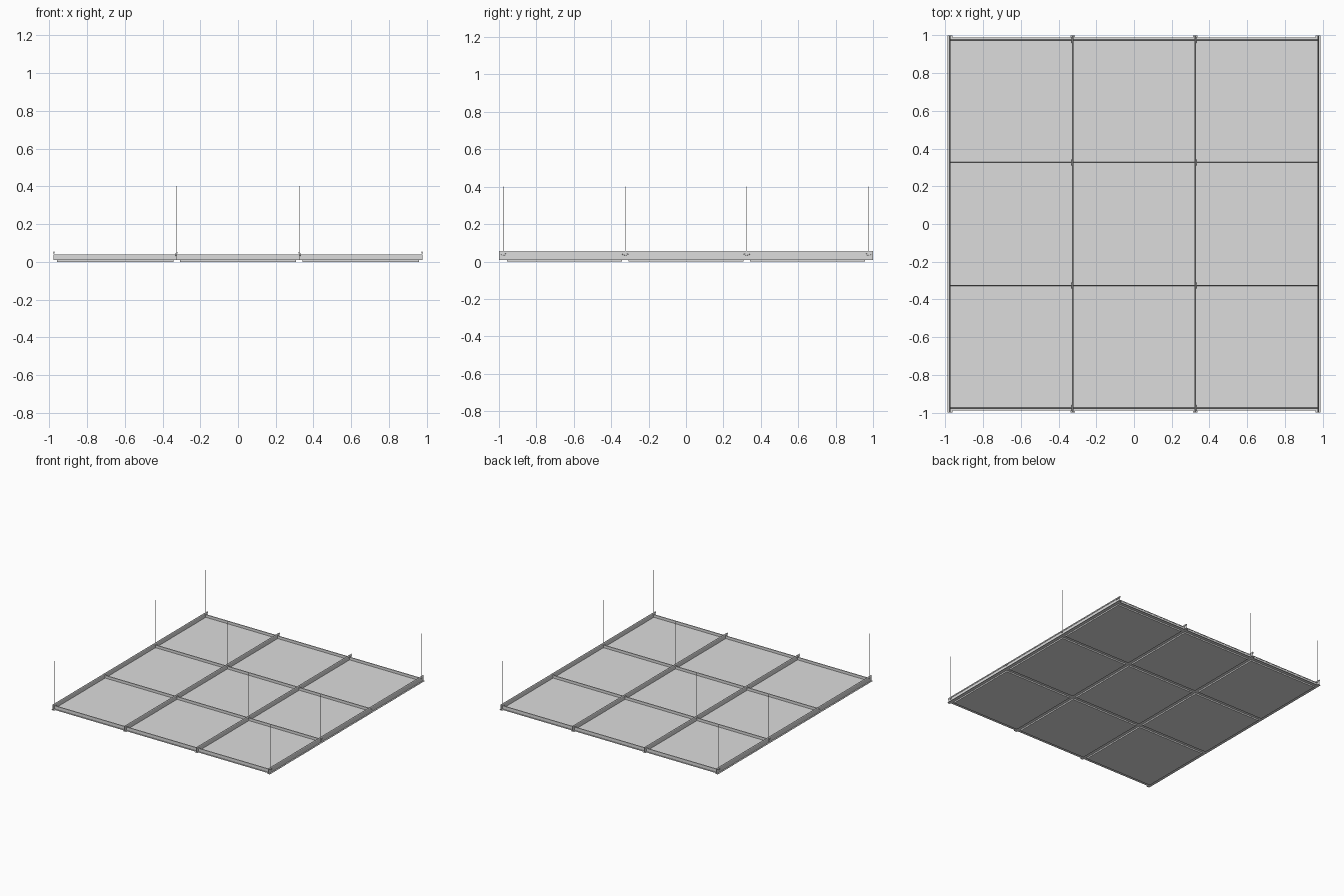
import bpy, bmesh, math
from mathutils import Matrix, Vector

if "Cube" in bpy.data.objects:
    bpy.data.objects.remove(bpy.data.objects["Cube"])

LINES = [-0.975, -0.325, 0.325, 0.975]      # grid module lines
CENTRES = [-0.65, 0.0, 0.65]                # panel centres

grey = bpy.data.materials.new("light_grey")
grey.diffuse_color = (0.72, 0.72, 0.72, 1)
grey.use_nodes = True
grey.node_tree.nodes["Principled BSDF"].inputs["Base Color"].default_value = grey.diffuse_color


def finish(name, bm):
    bmesh.ops.recalc_face_normals(bm, faces=bm.faces)
    me = bpy.data.meshes.new(name)
    bm.to_mesh(me)
    bm.free()
    me.materials.append(grey)
    ob = bpy.data.objects.new(name, me)
    bpy.context.collection.objects.link(ob)
    return ob


def tee(name, half_profile, half_len, along_x, pos):
    """Extrude a mirrored tee section along y, or along x."""
    pts = half_profile + [(-u, z) for u, z in reversed(half_profile)]
    bm = bmesh.new()
    face = bm.faces.new([bm.verts.new((u, -half_len, z)) for u, z in pts])
    ext = bmesh.ops.extrude_face_region(bm, geom=[face])
    moved = [g for g in ext["geom"] if isinstance(g, bmesh.types.BMVert)]
    bmesh.ops.translate(bm, verts=moved, vec=(0, 2 * half_len, 0))
    if along_x:
        bmesh.ops.rotate(bm, verts=bm.verts, matrix=Matrix.Rotation(math.pi / 2, 3, 'Z'))
    ob = finish(name, bm)
    ob.location = pos
    return ob


def box(bm, x, y, z0, z1, sx, sy):
    m = Matrix.Translation((x, y, (z0 + z1) / 2)) @ Matrix.Diagonal((sx, sy, z1 - z0, 1))
    bmesh.ops.create_cube(bm, size=1, matrix=m)


def rod(bm, a, b, r):
    a, b = Vector(a), Vector(b)
    d = b - a
    m = Matrix.Translation((a + b) / 2) @ d.to_track_quat('Z', 'Y').to_matrix().to_4x4()
    bmesh.ops.create_cone(bm, cap_ends=True, segments=6, radius1=r, radius2=r,
                          depth=d.length, matrix=m)


# Main runners: flange, web and pointed bulb
main = [(0.0125, 0.009), (0.0125, 0.011), (0.001, 0.011), (0.001, 0.043),
        (0.004, 0.043), (0.004, 0.050), (0.001, 0.055)]
# Cross tees: shallower with a small bulb
cross = [(0.0125, 0.009), (0.0125, 0.011), (0.001, 0.011), (0.001, 0.033),
         (0.003, 0.033), (0.003, 0.038), (0.001, 0.040)]
for i, c in enumerate(LINES):
    tee(f"main_runner_{i + 1}", main, 1.0, False, (c, 0, 0))
    tee(f"cross_tee_{i + 1}", cross, 0.977, True, (0, c, 0))

# Stepped ceiling panels: wide upper lip on the flanges, face dropped below
for i, x in enumerate(CENTRES):
    for j, y in enumerate(CENTRES):
        bm = bmesh.new()
        box(bm, x, y, 0.011, 0.017, 0.642, 0.642)
        box(bm, x, y, 0.0, 0.0112, 0.616, 0.616)
        finish(f"ceiling_panel_{i + 1}_{j + 1}", bm)

# Hanger wires with a small tied loop through each runner
for i, x in enumerate(LINES):
    for j, y in enumerate(LINES):
        bm = bmesh.new()
        rod(bm, (x, y, 0.05), (x, y, 0.402), 0.001)
        for s in (-1, 1):
            p = [(x + s * 0.005, y + dy, z) for dy, z in
                 ((-0.016, 0.038), (0, 0.047), (0.016, 0.038), (0, 0.032))]
            for k in range(4):
                rod(bm, p[k], p[(k + 1) % 4], 0.0008)
        finish(f"hanger_wire_{i + 1}_{j + 1}", bm)
